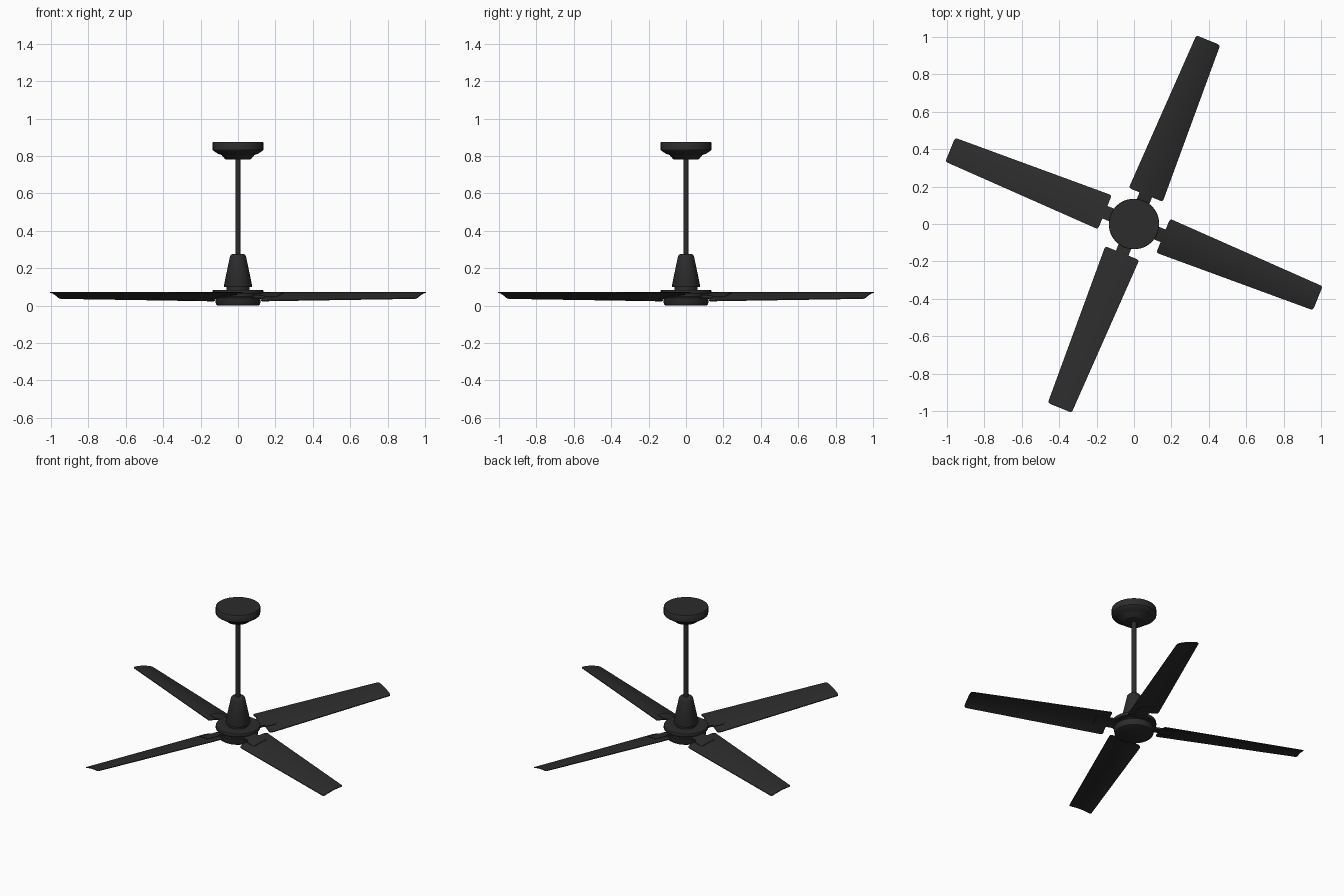
import bpy, bmesh, math
from mathutils import Matrix

if "Cube" in bpy.data.objects:
    bpy.data.objects.remove(bpy.data.objects["Cube"])

mat = bpy.data.materials.new("matte_black")
mat.diffuse_color = (0.025, 0.025, 0.025, 1)
mat.use_nodes = True
mat.node_tree.nodes["Principled BSDF"].inputs["Base Color"].default_value = mat.diffuse_color


def finish(name, bm, angle=35):
    bmesh.ops.recalc_face_normals(bm, faces=bm.faces)
    me = bpy.data.meshes.new(name)
    bm.to_mesh(me)
    bm.free()
    ob = bpy.data.objects.new(name, me)
    bpy.context.collection.objects.link(ob)
    me.materials.append(mat)
    bpy.ops.object.select_all(action='DESELECT')
    ob.select_set(True)
    bpy.context.view_layer.objects.active = ob
    bpy.ops.object.shade_smooth_by_angle(angle=math.radians(angle))
    return ob


def lathe(name, profile, n=48):
    """Spin an (r, z) profile about z and cap both ends."""
    bm = bmesh.new()
    rings = [[bm.verts.new((r * math.cos(2 * math.pi * i / n), r * math.sin(2 * math.pi * i / n), z))
              for i in range(n)] for r, z in profile]
    for a, b in zip(rings, rings[1:]):
        for i in range(n):
            j = (i + 1) % n
            bm.faces.new((a[i], a[j], b[j], b[i]))
    bm.faces.new(rings[0])
    bm.faces.new(rings[-1])
    return finish(name, bm)


def slab(name, stations, surface, thick, cols, angle):
    """Closed strip along +x; stations are (r, half width), surface gives top z."""
    bm = bmesh.new()
    loops = []
    for r, hw in stations:
        top = []
        for k in range(cols + 1):
            v = hw - 2 * hw * k / cols
            top.append((r, v, surface(r, v)))
        low = [(x, y, z - thick) for x, y, z in reversed(top)]
        loops.append([bm.verts.new(p) for p in top + low])
    n = len(loops[0])
    for a, b in zip(loops, loops[1:]):
        for i in range(n):
            j = (i + 1) % n
            bm.faces.new((a[i], a[j], b[j], b[i]))
    # End caps as quads between top and bottom
    for lp in (loops[0], loops[-1]):
        for k in range(cols):
            bm.faces.new((lp[k], lp[k + 1], lp[n - 2 - k], lp[n - 1 - k]))
    bm.transform(Matrix.Rotation(angle, 4, 'Z'))
    return finish(name, bm)


R0, R1 = 0.168, 1.06


def half_width(r):
    return 0.098 + (0.069 - 0.098) * (r - R0) / (R1 - R0)


def blade_z(r, v):
    # Cambered section: leading edge high, trailing edge curling down
    hw = half_width(r)
    s = max(0.0, (hw - v) / (2 * hw))
    return 0.073 - 0.23 * 2 * hw * s ** 1.9


def corner(t, rad=0.012):
    # Half-width lost at distance t from a blade end with rounded corners
    return rad - math.sqrt(max(0.0, rad ** 2 - (rad - t) ** 2))


# Ceiling canopy, rod and motor cone
lathe("ceiling_canopy", [(0.064, 0.782), (0.07, 0.784), (0.088, 0.806), (0.108, 0.812),
                         (0.132, 0.828), (0.135, 0.832), (0.135, 0.873), (0.133, 0.876)])
lathe("down_rod", [(0.014, 0.25), (0.014, 0.80)], 24)
lathe("motor_cone", [(0.062, 0.08), (0.062, 0.1), (0.074, 0.1), (0.076, 0.105), (0.044, 0.258),
                     (0.041, 0.268), (0.035, 0.274), (0.028, 0.276)])

# Hub: upper plate, recessed band and lower cap
lathe("hub", [(0.108, 0.0), (0.115, 0.004), (0.119, 0.014), (0.122, 0.042), (0.118, 0.047),
              (0.105, 0.048), (0.105, 0.062), (0.133, 0.063), (0.135, 0.066),
              (0.135, 0.081), (0.133, 0.084)])

# Four blades with their mounting arms
outline = [(R0 + t, half_width(R0 + t) - corner(t)) for t in (0, 0.004, 0.012)]
outline += [(r, half_width(r)) for r in (R0 + (R1 - R0) * k / 8 for k in range(1, 8))]
outline += [(R1 - t, half_width(R1 - t) - corner(t)) for t in (0.012, 0.004, 0)]
arm = [(0.09, 0.036), (0.165, 0.036), (0.178, 0.05), (0.24, 0.05), (0.25, 0.042)]
for i in range(4):
    ang = math.radians(-22 + 90 * i)
    slab(f"blade_{i + 1}", outline, blade_z, 0.005, 12, ang)
    slab(f"blade_arm_{i + 1}", arm, lambda r, v: blade_z(max(r, R0), v) + 0.003, 0.012, 8, ang)
